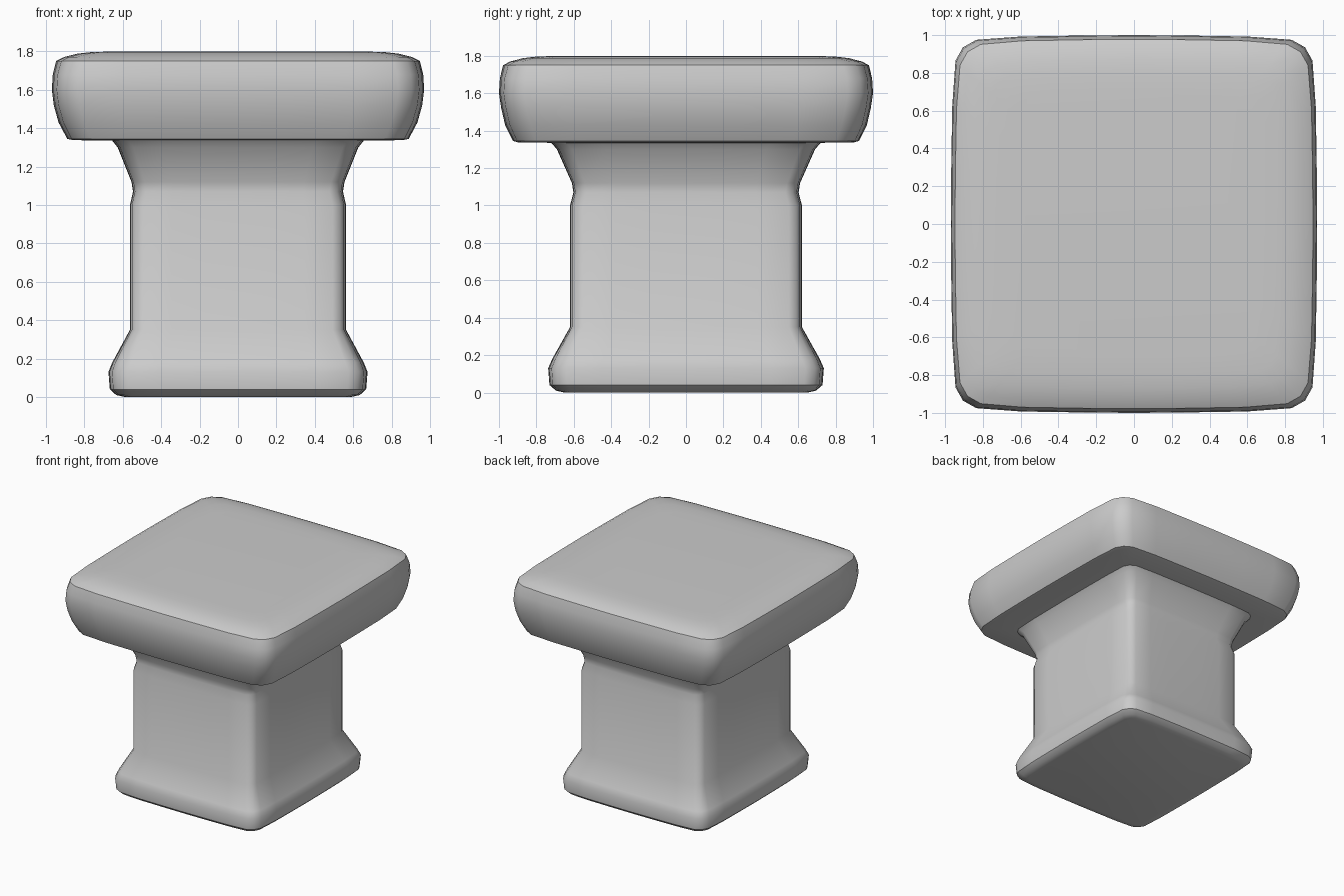
import bpy, bmesh, math


def ring(hx, hy, r, b):
    # one quarter of a bulging rounded rectangle, mirrored to all four
    k = r * 0.36
    q = [(hx, 0), (hx - 0.1 * b, hy * 0.3), (hx - 0.3 * b, hy * 0.62),
         (hx - b, hy - b - r), (hx - b - k, hy - b - k), (hx - b - r, hy - b),
         (hx * 0.62, hy - 0.3 * b), (hx * 0.3, hy - 0.1 * b), (0, hy)]
    half = q + [(-x, y) for x, y in reversed(q[:-1])]
    return half + [(-x, -y) for x, y in half[1:-1]]


def loft(name, sections, cap_bottom, cap_top):
    bm = bmesh.new()
    rings = [[bm.verts.new((x, y, z)) for x, y in ring(hx, hy, r, b)]
             for z, hx, hy, r, b in sections]
    n = len(rings[0])
    for lo, hi in zip(rings, rings[1:]):
        for i in range(n):
            j = (i + 1) % n
            bm.faces.new((lo[i], lo[j], hi[j], hi[i]))
    if cap_bottom:
        bm.faces.new(rings[0][::-1])
    if cap_top:
        bm.faces.new(rings[-1])
    mesh = bpy.data.meshes.new(name)
    bm.to_mesh(mesh)
    bm.free()
    obj = bpy.data.objects.new(name, mesh)
    bpy.context.collection.objects.link(obj)
    bpy.ops.object.select_all(action='DESELECT')
    obj.select_set(True)
    bpy.context.view_layer.objects.active = obj
    bpy.ops.object.shade_smooth_by_angle(angle=math.radians(42))
    return obj


# pedestal: flared foot, straight shaft, pinched neck, flared collar
# each section: z, half width, half depth, corner radius, side bulge
loft("pedestal", [
    (0.00, 0.59, 0.65, 0.06, 0.012),
    (0.01, 0.635, 0.695, 0.07, 0.015),
    (0.04, 0.668, 0.73, 0.08, 0.018),
    (0.13, 0.675, 0.737, 0.08, 0.018),
    (0.18, 0.655, 0.715, 0.08, 0.016),
    (0.35, 0.563, 0.62, 0.06, 0.01),
    (1.00, 0.563, 0.62, 0.06, 0.01),
    (1.07, 0.547, 0.602, 0.06, 0.01),
    (1.12, 0.555, 0.61, 0.06, 0.01),
    (1.30, 0.627, 0.69, 0.07, 0.012),
    (1.335, 0.655, 0.72, 0.07, 0.012),
], True, False)

# cap: pillow-like slab
loft("cap", [
    (1.335, 0.655, 0.72, 0.07, 0.012),
    (1.338, 0.86, 0.90, 0.09, 0.02),
    (1.345, 0.89, 0.925, 0.10, 0.022),
    (1.43, 0.935, 0.967, 0.11, 0.025),
    (1.52, 0.96, 0.988, 0.11, 0.025),
    (1.60, 0.97, 1.00, 0.11, 0.025),
    (1.68, 0.965, 0.995, 0.11, 0.025),
    (1.75, 0.948, 0.978, 0.11, 0.027),
    (1.77, 0.91, 0.94, 0.11, 0.027),
    (1.788, 0.84, 0.87, 0.10, 0.025),
    (1.796, 0.77, 0.80, 0.09, 0.02),
    (1.80, 0.66, 0.69, 0.08, 0.02),
], False, True)
